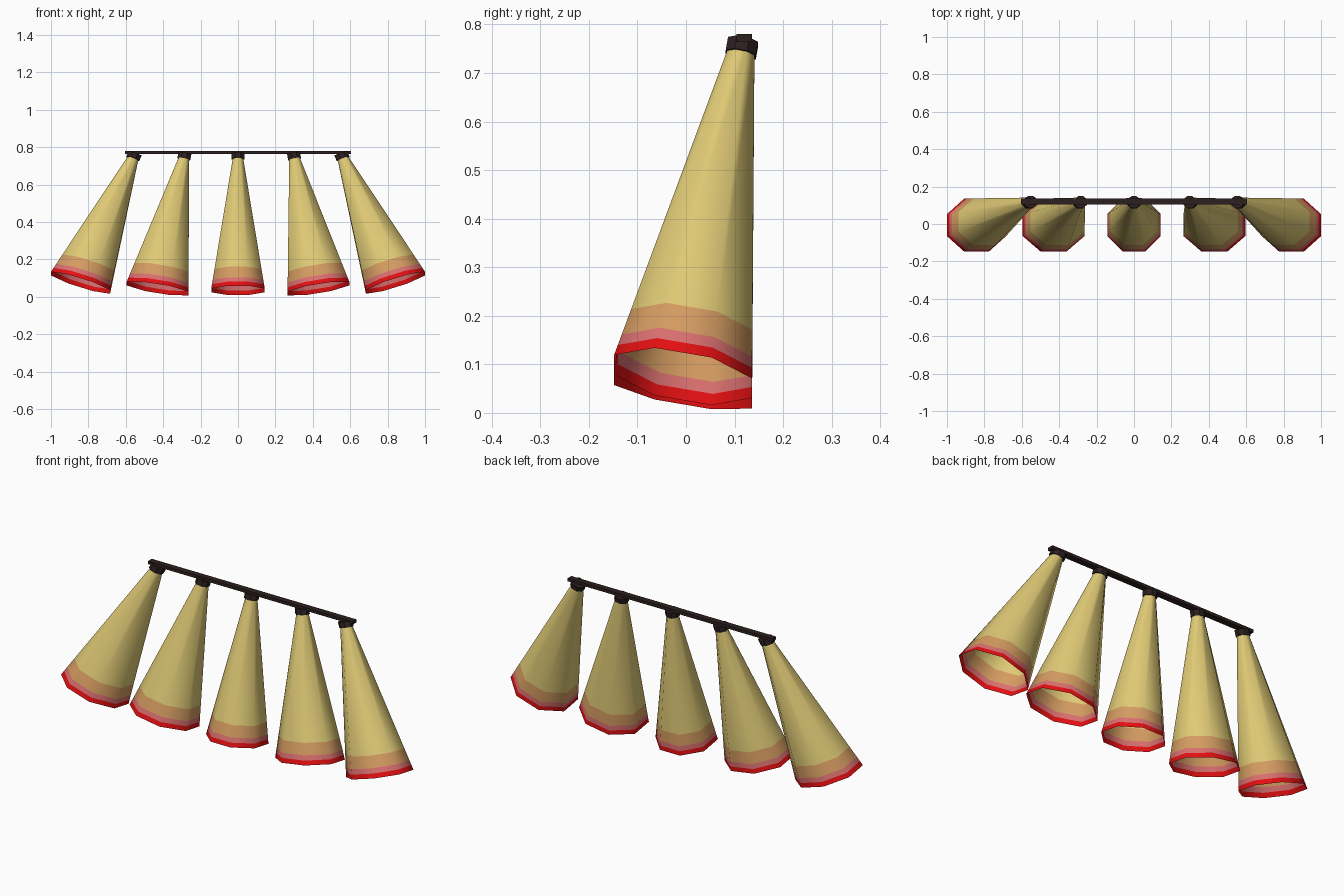
import bpy, bmesh, math
from mathutils import Vector

if "Cube" in bpy.data.objects:
    bpy.data.objects.remove(bpy.data.objects["Cube"])


def material(name, rgb):
    m = bpy.data.materials.new(name)
    m.diffuse_color = (*rgb, 1)
    m.use_nodes = True
    m.node_tree.nodes["Principled BSDF"].inputs["Base Color"].default_value = m.diffuse_color
    return m


CREAM = material("straw yellow", (0.74, 0.59, 0.18))
TAN = material("orange tan", (0.66, 0.33, 0.12))
PINK = material("dusty pink", (0.70, 0.16, 0.16))
RED = material("rim red", (0.77, 0.005, 0.006))
DARK = material("dark brown", (0.026, 0.014, 0.014))


def octagon(bm, c, hx, hy, sx, sy):
    """Flat-sided octagon in a sloped plane, half sizes hx and hy."""
    k = 1 / math.cos(math.pi / 8)
    ring = []
    for i in range(8):
        a = math.pi / 8 + i * math.pi / 4
        dx, dy = hx * k * math.cos(a), hy * k * math.sin(a)
        ring.append(bm.verts.new((c.x + dx, c.y + dy, c.z + sx * dx + sy * dy)))
    return ring


def skin(bm, a, b, mat=0):
    for i in range(8):
        j = (i + 1) % 8
        f = bm.faces.new((a[i], a[j], b[j], b[i]))
        f.material_index = mat
        f.smooth = True


def finish(bm, name, mats):
    me = bpy.data.meshes.new(name)
    bm.to_mesh(me)
    bm.free()
    for m in mats:
        me.materials.append(m)
    ob = bpy.data.objects.new(name, me)
    bpy.context.collection.objects.link(ob)
    return ob


SY = -0.17
# name, top x, rim centre x, rim centre z, rim half width, rim slope
SHADES = [
    ("outer_left", -0.557, -0.842, 0.075, 0.158, -0.31),
    ("inner_left", -0.287, -0.430, 0.044, 0.165, -0.16),
    ("centre", 0.0, 0.0, 0.034, 0.143, 0.0),
    ("inner_right", 0.300, 0.430, 0.044, 0.165, 0.16),
    ("outer_right", 0.557, 0.842, 0.075, 0.158, 0.31),
]
BANDS = [0, 0.032, 0.066, 0.148, 1]   # red, pink, tan, cream from rim upward

for name, tx, bx, bz, hx, sx in SHADES:
    low, top = Vector((bx, -0.006, bz)), Vector((tx, 0.115, 0.75))

    # open flared shade with coloured rim bands
    bm = bmesh.new()
    rings = [octagon(bm, low.lerp(top, t), hx + (0.026 - hx) * t,
                     0.142 + (0.026 - 0.142) * t, sx, SY) for t in BANDS]
    for i in range(4):
        skin(bm, rings[i], rings[i + 1], i)
    finish(bm, "shade_" + name, [RED, PINK, TAN, CREAM])

    # dark holder around the narrow end
    bm = bmesh.new()
    axis = top - low
    a = octagon(bm, low + axis * 0.982, 0.034, 0.031, sx, SY)
    b = octagon(bm, low + axis * 1.022, 0.034, 0.031, sx, SY)
    skin(bm, a, b)
    bm.faces.new(a[::-1])
    bm.faces.new(b)
    for f in bm.faces:
        f.smooth = False
    finish(bm, "holder_" + name, [DARK])

# long mounting bar
bm = bmesh.new()
bmesh.ops.create_cube(bm, size=1)
for v in bm.verts:
    v.co = Vector((v.co.x * 1.21, v.co.y * 0.032 + 0.12, v.co.z * 0.016 + 0.772))
finish(bm, "mounting_bar", [DARK])
